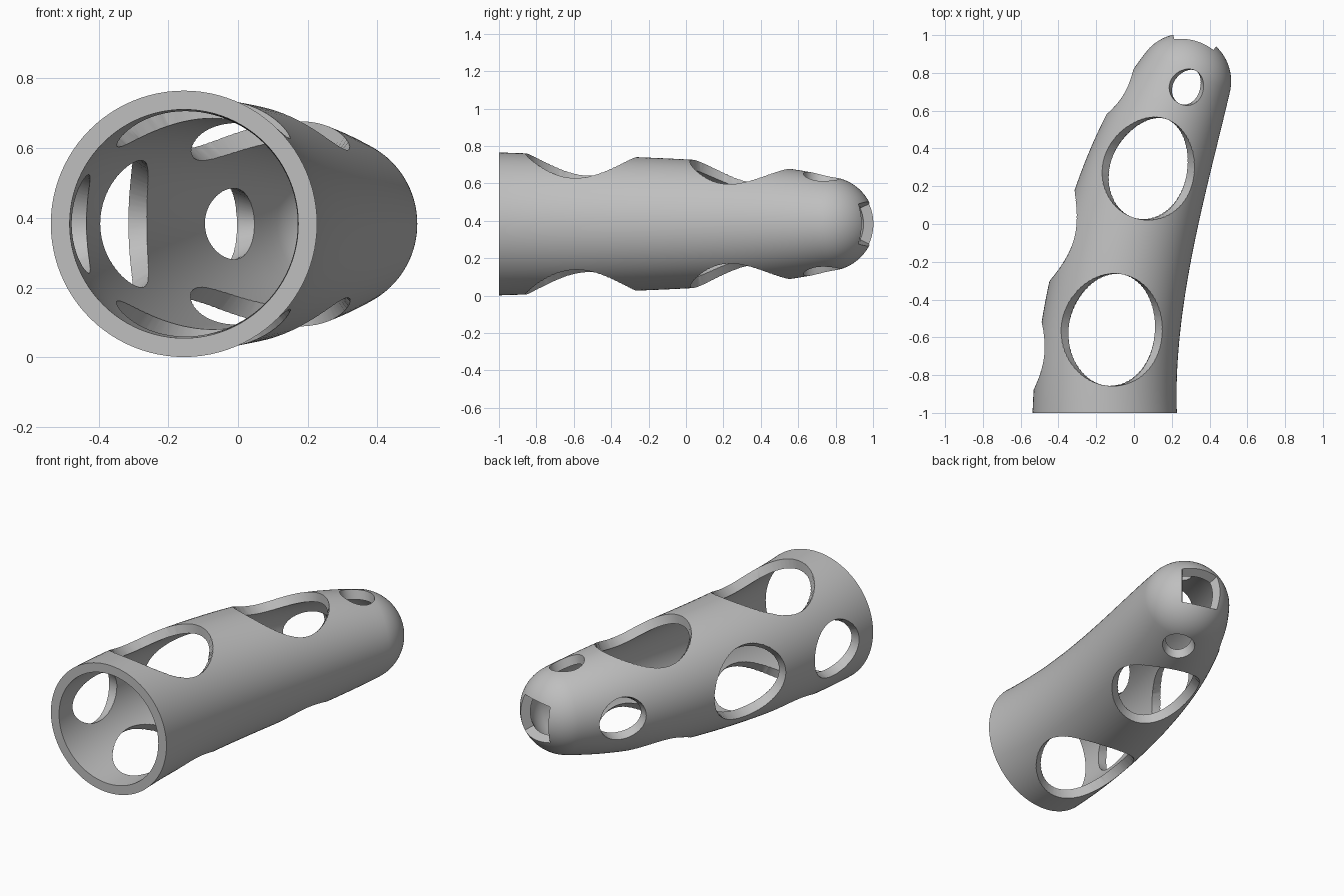
import bpy, bmesh, math
from mathutils import Vector

if "Cube" in bpy.data.objects:
    bpy.data.objects.remove(bpy.data.objects["Cube"])

MID_Z = 0.383
WALL = 0.054
END = 1.81      # path parameter where the rounded tip begins
SEGS = 96
UP = Vector((0, 0, 1))

grey = bpy.data.materials.new("plain grey")
grey.use_nodes = True
colour = (0.52, 0.52, 0.52, 1)
grey.diffuse_color = colour
grey.node_tree.nodes["Principled BSDF"].inputs["Base Color"].default_value = colour


# Bent centre line, its direction and the tapering radius
def centre(t):
    return Vector((-0.155 + 0.185 * t**2 - 0.058 * t**3 + 0.017 * t**4, t - 1, MID_Z))


def tangent(t):
    return Vector((0.37 * t - 0.174 * t**2 + 0.068 * t**3, 1, 0)).normalized()


def radius(t):
    return 0.382 - 0.033 * t - 0.004 * t**5


def make_object(name, bm):
    bmesh.ops.recalc_face_normals(bm, faces=bm.faces)
    mesh = bpy.data.meshes.new(name)
    bm.to_mesh(mesh)
    bm.free()
    mesh.materials.append(grey)
    obj = bpy.data.objects.new(name, mesh)
    bpy.context.collection.objects.link(obj)
    return obj


def bridge(bm, a, b):
    n = len(a)
    for i in range(n):
        j = (i + 1) % n
        bm.faces.new((a[i], a[j], b[j], b[i]))


# Rounded tip continues the taper as part of a sphere
slope = math.atan(0.033 + 0.02 * END**4)
TIP_R = radius(END) / math.cos(slope)
TIP_DIR = tangent(END)
TIP_C = centre(END) - TIP_DIR * TIP_R * math.sin(slope)


def shell_rings(inset):
    rings = []
    for i in range(49):
        t = END * i / 49
        rings.append((centre(t), tangent(t), radius(t) - inset))
    for i in range(21):
        a = slope + (math.pi / 2 - 0.04 - slope) * i / 20
        r = TIP_R - inset
        rings.append((TIP_C + TIP_DIR * r * math.sin(a), TIP_DIR, r * math.cos(a)))
    return rings


# Hollow sleeve: outer skin to the tip, then inner skin back to the open end
bm = bmesh.new()
loops = []
for c, d, r in shell_rings(0) + shell_rings(WALL)[::-1]:
    side = d.cross(UP)
    loops.append([bm.verts.new(c + r * (side * math.cos(a) + UP * math.sin(a)))
                  for a in (math.tau * k / SEGS for k in range(SEGS))])
for i, loop in enumerate(loops):
    bridge(bm, loop, loops[(i + 1) % len(loops)])
sleeve = make_object("finger_sleeve", bm)


# Oval cutter whose walls run radially from the centre line
def oval_cutter(name, y, facing, width, length, shift=0):
    t = y + 1
    c, d, r = centre(t) + Vector((shift, 0, 0)), tangent(t), radius(t)
    out = {"top": UP, "bottom": -UP, "right": -d.cross(UP)}[facing]
    across = d.cross(out)
    bm = bmesh.new()
    rims = []
    for scale, cap in ((0.5, 0.3), (1.5, 2.0)):
        rim = []
        for k in range(72):
            s = math.tau * k / 72
            phi = math.asin(width * math.cos(s) / r)
            ray = out * math.cos(phi) + across * math.sin(phi)
            rim.append(bm.verts.new(c + ray * r * scale + d * length * math.sin(s)))
        hub = bm.verts.new(c + out * r * cap)
        for k in range(72):
            bm.faces.new((rim[k], rim[(k + 1) % 72], hub))
        rims.append(rim)
    bridge(bm, *rims)
    return make_object(name, bm)


cutters = []
for facing in ("top", "bottom"):
    cutters += [
        oval_cutter(facing + "_base_cutter", -0.56, facing, 0.268, 0.298, 0.013),
        oval_cutter(facing + "_middle_cutter", 0.295, facing, 0.243, 0.275, 0.006),
        oval_cutter(facing + "_tip_cutter", 0.725, facing, 0.092, 0.097, 0.034),
    ]
cutters += [
    oval_cutter("side_base_cutter", -0.73, "right", 0.165, 0.18),
    oval_cutter("side_middle_cutter", -0.14, "right", 0.215, 0.25),
    oval_cutter("side_tip_cutter", 0.59, "right", 0.125, 0.137),
]

# Square window in the tip, flaring outward
aim = Vector((math.sin(0.27), math.cos(0.27), 0))
side = aim.cross(UP)
bm = bmesh.new()
squares = []
for dist in (0.08, 0.45):
    h = dist * 0.53
    squares.append([bm.verts.new(TIP_C + aim * dist + side * h * sx + UP * h * sz)
                    for sx, sz in ((-1, -1), (1, -1), (1, 1), (-1, 1))])
    bm.faces.new(squares[-1])
bridge(bm, *squares)
cutters.append(make_object("tip_window_cutter", bm))

# Cut all openings and discard the cutters
bpy.ops.object.select_all(action="DESELECT")
bpy.context.view_layer.objects.active = sleeve
sleeve.select_set(True)
for cutter in cutters:
    cutter.hide_render = True
    mod = sleeve.modifiers.new("opening", "BOOLEAN")
    mod.operation = "DIFFERENCE"
    mod.solver = "EXACT"
    mod.object = cutter
    bpy.ops.object.modifier_apply(modifier=mod.name)
    bpy.data.objects.remove(cutter)

bpy.ops.object.shade_smooth_by_angle(angle=math.radians(35))
